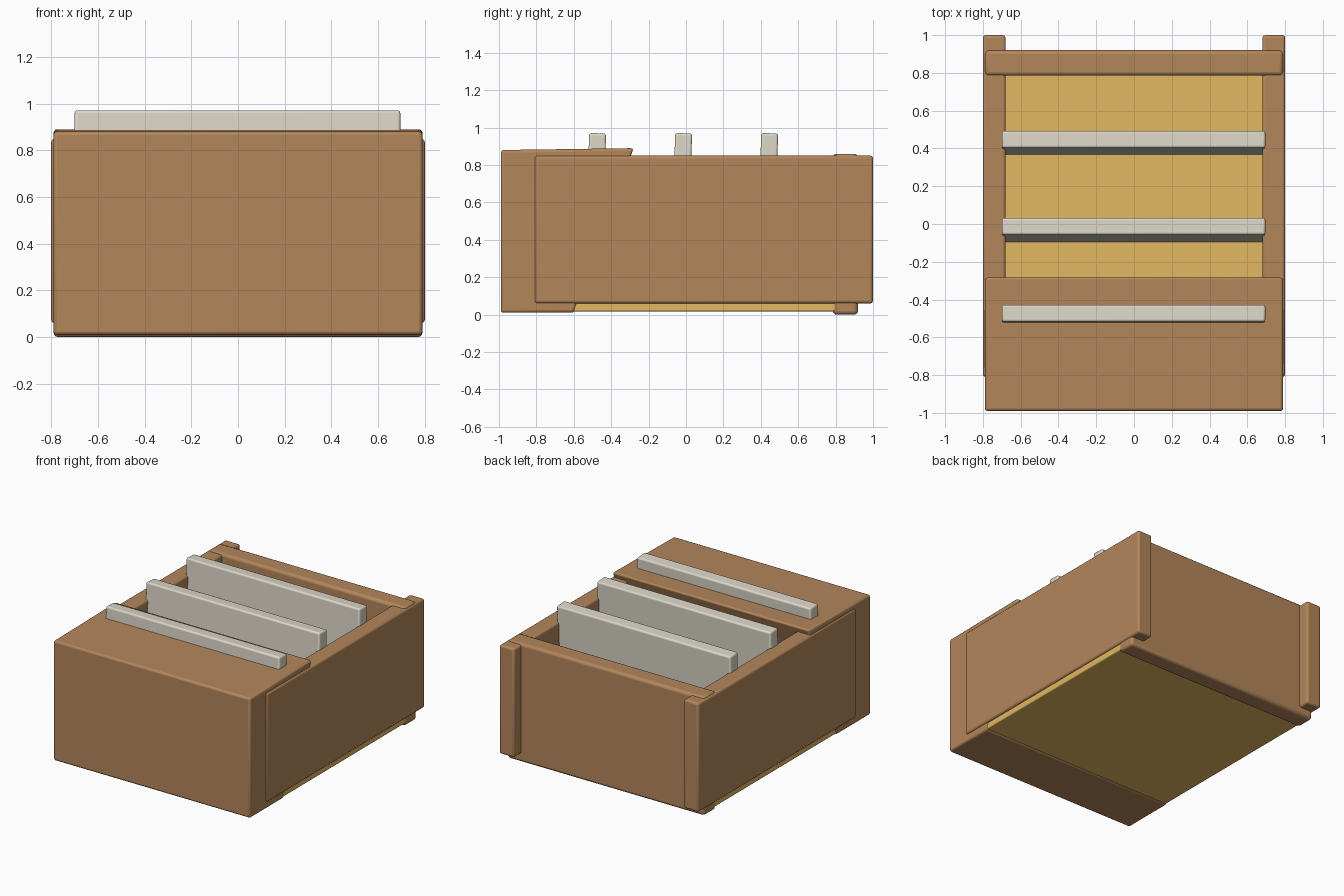
import bpy, bmesh, math

if "Cube" in bpy.data.objects:
    bpy.data.objects.remove(bpy.data.objects["Cube"])


def material(name, rgb):
    m = bpy.data.materials.new(name)
    m.diffuse_color = (*rgb, 1)
    m.use_nodes = True
    m.node_tree.nodes["Principled BSDF"].inputs["Base Color"].default_value = m.diffuse_color
    return m


BROWN = material("brown_wood", (0.45, 0.24, 0.105))
YELLOW = material("yellow_wood", (0.76, 0.48, 0.12))
IVORY = material("ivory_card", (0.72, 0.68, 0.58))


def prism(name, profile, x0, x1, mat, bevel):
    """Extrude a (y, z) profile from x0 to x1 and round its edges."""
    bm = bmesh.new()
    face = bm.faces.new([bm.verts.new((x0, y, z)) for y, z in profile])
    ext = bmesh.ops.extrude_face_region(bm, geom=[face])
    verts = [v for v in ext["geom"] if isinstance(v, bmesh.types.BMVert)]
    bmesh.ops.translate(bm, vec=(x1 - x0, 0, 0), verts=verts)
    bmesh.ops.recalc_face_normals(bm, faces=bm.faces)
    mesh = bpy.data.meshes.new(name)
    bm.to_mesh(mesh)
    bm.free()
    mesh.materials.append(mat)
    ob = bpy.data.objects.new(name, mesh)
    bpy.context.collection.objects.link(ob)
    mod = ob.modifiers.new("rounded_edges", "BEVEL")
    mod.width, mod.segments = bevel, 3
    bpy.context.view_layer.objects.active = ob
    ob.select_set(True)
    bpy.ops.object.shade_smooth_by_angle(angle=math.radians(35))
    ob.select_set(False)
    return ob


def box(name, x, y, z, mat, bevel):
    prof = [(y[0], z[0]), (y[1], z[0]), (y[1], z[1]), (y[0], z[1])]
    return prism(name, prof, x[0], x[1], mat, bevel)


# thick front with a sloping back face
prism("drawer_front", [(-0.99, 0.01), (-0.6, 0.01), (-0.28, 0.89), (-0.99, 0.88)],
      -0.79, 0.79, BROWN, 0.015)

# side boards running past the back
for label, s in (("left", -1), ("right", 1)):
    box(label + "_side", sorted((0.68 * s, 0.8 * s)), (-0.81, 1.0), (0.06, 0.85),
        BROWN, 0.015)

# back board and floor
box("back_board", (-0.79, 0.79), (0.785, 0.92), (0.0, 0.86), BROWN, 0.02)
box("floor_board", (-0.785, 0.785), (-0.64, 0.85), (0.017, 0.075), YELLOW, 0.008)

# three dividers leaning slightly backwards
lean = 0.035
for i, y in enumerate((-0.475, -0.015, 0.445)):
    h = 0.045
    prism(f"divider_{i + 1}",
          [(y - h - lean, 0.07), (y + h - lean, 0.067), (y + h + 0.003, 0.967), (y - h + 0.003, 0.972)],
          -0.7, 0.695, IVORY, 0.012)
